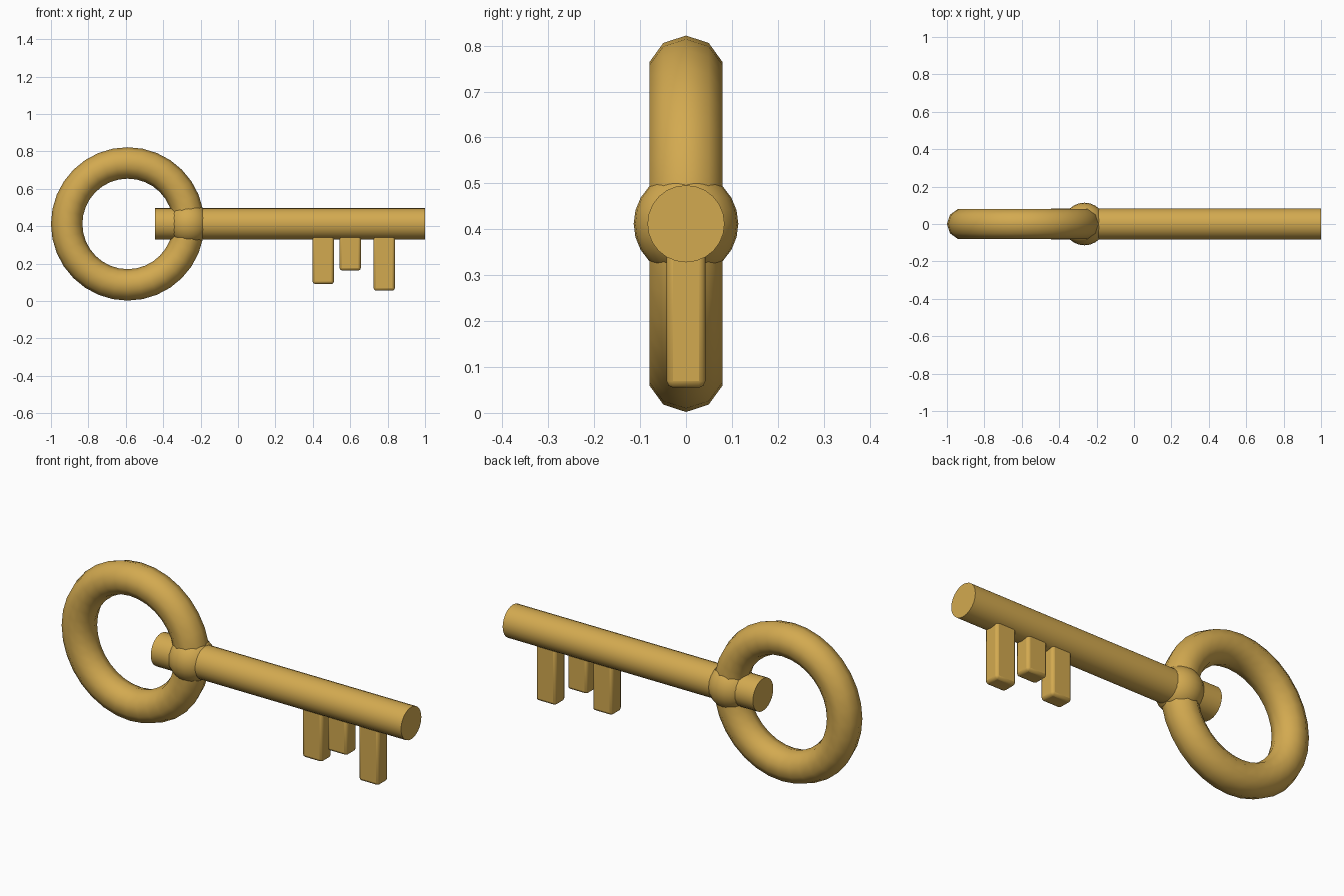
import bpy, math

if "Cube" in bpy.data.objects:
    bpy.data.objects.remove(bpy.data.objects["Cube"])

CZ = 0.412           # height of the key axis
R = 0.084            # rod radius shared by ring and shaft

brass = bpy.data.materials.new("brass")
brass.diffuse_color = (0.65, 0.40, 0.08, 1)
brass.use_nodes = True
brass.node_tree.nodes["Principled BSDF"].inputs["Base Color"].default_value = brass.diffuse_color


def finish(name, angle=40):
    ob = bpy.context.object
    ob.name = name
    ob.data.materials.append(brass)
    bpy.ops.object.shade_smooth_by_angle(angle=math.radians(angle))
    return ob


# Ring handle, upright in the xz plane
bpy.ops.mesh.primitive_torus_add(
    major_radius=0.326, minor_radius=R, major_segments=32, minor_segments=10,
    location=(-0.59, 0, CZ), rotation=(math.pi / 2, 0, 0))
finish("ring_handle")

# Shaft, running through the ring's near side
x0, x1 = -0.445, 1.0
bpy.ops.mesh.primitive_cylinder_add(
    vertices=24, radius=R, depth=x1 - x0,
    location=((x0 + x1) / 2, 0, CZ), rotation=(0, math.pi / 2, 0))
finish("shaft")

# Ball joint where ring and shaft cross
bpy.ops.mesh.primitive_uv_sphere_add(
    segments=24, ring_count=12, radius=0.114, location=(-0.265, 0, CZ))
finish("ball_joint")

# Teeth: centre x and bottom z, tops buried in the shaft
for i, (x, bottom) in enumerate([(0.456, 0.09), (0.6, 0.163), (0.782, 0.055)]):
    h = CZ - bottom
    bpy.ops.mesh.primitive_cube_add(size=1, location=(x, 0, bottom + h / 2))
    bpy.context.object.scale = (0.114, 0.084, h)
    bpy.ops.object.transform_apply(location=False, rotation=False, scale=True)
    tooth = finish(f"tooth_{i + 1}")
    bevel = tooth.modifiers.new("rounded_edges", 'BEVEL')
    bevel.width = 0.014
    bevel.segments = 2
